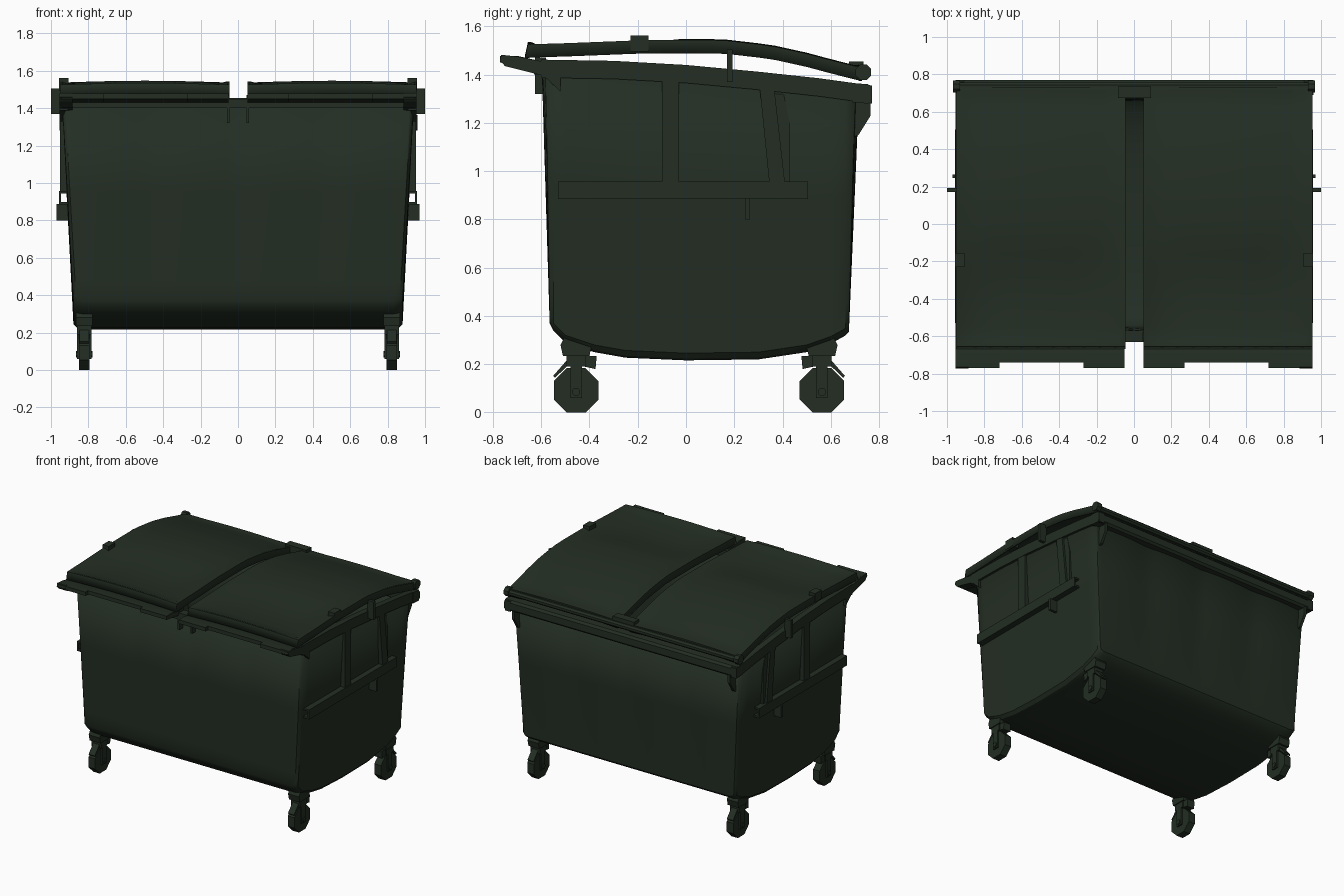
import bpy, bmesh, math

if "Cube" in bpy.data.objects:
    bpy.data.objects.remove(bpy.data.objects["Cube"])

green = bpy.data.materials.new("dark_green")
green.diffuse_color = (0.017, 0.027, 0.017, 1)
green.use_nodes = True
green.node_tree.nodes["Principled BSDF"].inputs["Base Color"].default_value = green.diffuse_color


def finish(name, bm, angle=30, thick=0):
    bmesh.ops.recalc_face_normals(bm, faces=bm.faces)
    me = bpy.data.meshes.new(name)
    bm.to_mesh(me)
    bm.free()
    me.materials.append(green)
    for p in me.polygons:
        p.use_smooth = True
    me.set_sharp_from_angle(angle=math.radians(angle))
    ob = bpy.data.objects.new(name, me)
    bpy.context.collection.objects.link(ob)
    if thick:
        mod = ob.modifiers.new("thickness", 'SOLIDIFY')
        mod.thickness = thick
        mod.offset = -1
    return ob


def prism(name, pts, x0, x1):
    """Side outline (y, z) extruded from x0 to x1."""
    bm = bmesh.new()
    a = [bm.verts.new((x0, y, z)) for y, z in pts]
    b = [bm.verts.new((x1, y, z)) for y, z in pts]
    bm.faces.new(a)
    bm.faces.new(b)
    n = len(pts)
    for i in range(n):
        j = (i + 1) % n
        bm.faces.new((a[i], a[j], b[j], b[i]))
    return finish(name, bm)


def box(name, x0, x1, y0, y1, z0, z1):
    return prism(name, [(y0, z0), (y1, z0), (y1, z1), (y0, z1)], x0, x1)


def disc(cy, cz, r, n):
    return [(cy + r * math.cos((k + .5) * math.tau / n),
             cz + r * math.sin((k + .5) * math.tau / n)) for k in range(n)]


def lerp(table, y):
    for (a, za), (b, zb) in zip(table, table[1:]):
        if y <= b:
            return za + (zb - za) * max(0, (y - a) / (b - a))
    return table[-1][1]


BELLY = [(-.58, .37), (-.5, .29), (-.38, .25), (-.25, .227), (0, .216),
         (.3, .22), (.5, .25), (.6, .285), (.69, .335)]
RIM = [(-.6, 1.462), (-.3, 1.457), (0, 1.44), (.3, 1.412), (.55, 1.385), (.77, 1.355)]
LID = [(-.67, 1.525), (-.5, 1.53), (-.17, 1.543), (.15, 1.543), (.35, 1.52),
       (.5, 1.487), (.6, 1.46), (.74, 1.425)]

# Hollow container: curved floor grid, with tapered and fluted walls
bm = bmesh.new()
xs = [-.88, -.86] + [-.83 + 1.66 * i / 32 for i in range(33)] + [.86, .88]
ys = [-.58, -.55, -.5, -.44, -.38, -.25, -.12, 0, .15, .3, .4, .5, .6, .66, .69]


def wall_point(x, y, t):
    flute = .018 * abs(math.sin(math.pi * x / .44)) * t if abs(x) < .87 else 0
    yy = y
    if y == ys[0]:
        yy = y - .015 * t - flute + .015
    elif y == ys[-1]:
        yy = y + .025 * t + flute - .015
    xx = x * (1 + .068 * t)
    if abs(x) > .87 and y in (ys[0], ys[-1]):
        xx *= .985
    z0 = lerp(BELLY, y) + (.03 if abs(x) > .87 else .008 if abs(x) > .85 else 0)
    return xx, yy, z0 + (lerp(RIM, y) - .03 - z0) * t


grid = [[bm.verts.new(wall_point(x, y, 0)) for y in ys] for x in xs]
for i in range(len(xs) - 1):
    for j in range(len(ys) - 1):
        bm.faces.new((grid[i][j], grid[i + 1][j], grid[i + 1][j + 1], grid[i][j + 1]))
nx, ny = len(xs) - 1, len(ys) - 1
loop = ([(i, 0) for i in range(nx)] + [(nx, j) for j in range(ny)] +
        [(i, ny) for i in range(nx, 0, -1)] + [(0, j) for j in range(ny, 0, -1)])
prev = [grid[i][j] for i, j in loop]
for t in (.1, .55, 1):
    cur = [bm.verts.new(wall_point(xs[i], ys[j], t)) for i, j in loop]
    for k in range(len(loop)):
        m = (k + 1) % len(loop)
        bm.faces.new((prev[k], prev[m], cur[m], cur[k]))
    prev = cur
finish("container_body", bm, 32, .015)

# Front and back rim beams
box("front_rim", -.94, .94, -.63, -.57, 1.40, 1.45)
prism("back_rim", [(.69, 1.285), (.755, 1.28), (.77, 1.295), (.77, 1.345), (.755, 1.36), (.69, 1.365)],
      -.955, .96)


# Two curved lids with a raised border, each with a skirt
def lid(name, x0, x1):
    bm = bmesh.new()
    us = [0, .015, .04] + [.04 + .92 * i / 10 for i in range(1, 10)] + [.96, .985, 1]
    vs = [-.655, -.64, -.62] + [-.62 + 1.32 * i / 20 for i in range(1, 20)] + [.70, .715, .73]

    def height(u, y):
        z = lerp(LID, y)
        edge = min(1, min(u, 1 - u) / .2)
        z += .010 * math.sin(math.pi * u)
        if y < -.05:
            z -= .03 * edge * max(0, math.sin(math.pi * (y + .65) / .6))
        if min(u, 1 - u) > .03 and -.63 < y < .71:
            z -= .006
        return z

    g = [[bm.verts.new((x0 + (x1 - x0) * u, y, height(u, y))) for y in vs] for u in us]
    for i in range(len(us) - 1):
        for j in range(len(vs) - 1):
            bm.faces.new((g[i][j], g[i + 1][j], g[i + 1][j + 1], g[i][j + 1]))
    r = bmesh.ops.extrude_edge_only(bm, edges=[e for e in bm.edges if e.is_boundary])
    for v in r['geom']:
        if isinstance(v, bmesh.types.BMVert):
            v.co.z -= .055
            v.co.y -= .012 if v.co.y < -.65 else 0
    finish(name, bm, 35, .012)


lid("left_lid", -.95, -.045)
lid("right_lid", .05, .955)

# Hinge rod and centre hinge block
prism("hinge_rod", disc(.735, 1.405, .022, 8), -.95, .96)
box("centre_hinge", -.085, .09, .675, .735, 1.40, 1.455)

for s, side in ((-1, "left"), (1, "right")):
    # Sloping front lip in three plates, the middle one shorter
    for n, (a, b, y) in enumerate([(.72, .945, -.77), (.27, .72, -.74), (.05, .27, -.77)]):
        prism(f"{side}_front_lip_{n}", [(-.6, 1.425), (y, 1.45), (y, 1.478), (-.7, 1.478), (-.6, 1.455)],
              s * a, s * b)
    box(f"{side}_lid_stop", s * .045, s * .06, -.625, -.58, 1.32, 1.47)
    # Side rim rail, following the sloping top
    prism(f"{side}_side_rim", [(y, z) for y, z in RIM] + [(y, z - .075) for y, z in reversed(RIM)],
          s * .91, s * .955)
    # Front corner horn and back gusset
    prism(f"{side}_corner_horn", [(-.52, 1.33), (-.59, 1.395), (-.75, 1.435), (-.772, 1.46),
                                  (-.765, 1.482), (-.7, 1.475), (-.52, 1.44)], s * .885, s * .955)
    prism(f"{side}_back_gusset", [(.69, 1.14), (.715, 1.15), (.765, 1.23), (.765, 1.29), (.69, 1.29)],
          s * .88, s * .9)
    # Hollow lifting bar
    box(f"{side}_bar_top", s * .89, s * .958, -.53, .505, .945, .957)
    box(f"{side}_bar_bottom", s * .89, s * .958, -.53, .505, .885, .898)
    box(f"{side}_bar_face", s * .946, s * .958, -.53, .505, .885, .957)
    box(f"{side}_bar_lug", s * .90, s * .97, .245, .265, .80, .888)
    # Uprights between bar and rim
    box(f"{side}_front_upright", s * .9, s * .952, -.10, -.03, .95, 1.39)
    prism(f"{side}_back_upright", [(.345, .95), (.41, .95), (.365, 1.35), (.305, 1.35)], s * .9, s * .952)
    prism(f"{side}_back_web", [(.38, .95), (.43, .95), (.43, 1.2), (.4, 1.34), (.35, 1.34)], s * .9, s * .937)
    # Lid clips and hinge ends
    box(f"{side}_rim_clip", s * .945, s * 1.0, .17, .192, 1.37, 1.505)
    box(f"{side}_lid_clip", s * .905, s * .957, -.23, -.155, 1.495, 1.562)
    prism(f"{side}_hinge_end", disc(.735, 1.41, .035, 8), s * .93, s * .967)

    # Casters: wheel, axle, fork, swivel plate, brake and guard
    for cy, d, end in ((-.455, -1, "front"), (.563, 1, "back")):
        cx, nm = s * .822, f"{side}_{end}_caster"
        prism(nm + "_wheel", disc(cy, .092, .1, 8), cx - .027, cx + .027)
        prism(nm + "_axle", disc(cy, .085, .018, 8), cx - .045, cx + .045)
        for k in (-1, 1):
            box(nm + "_fork", cx + k * .028, cx + k * .038, cy - .024, cy + .024, .06, .22)
        box(nm + "_fork_top", cx - .038, cx + .038, cy - .04, cy + .04, .19, .235)
        prism(nm + "_swivel", [(cy - .055, .235), (cy + .055, .235), (cy + .065, .28),
                               (cy + .05, .31), (cy - .05, .31), (cy - .065, .28)], cx - .045, cx + .045)
        prism(nm + "_brake", [(cy + d * .02, .21), (cy + d * .088, .143), (cy + d * .095, .152),
                              (cy + d * .04, .215)], cx - .025, cx + .025)
        prism(nm + "_guard", [(cy - d * .025, .235), (cy - d * .085, .235), (cy - d * .08, .18),
                              (cy - d * .035, .19)], cx - .03, cx + .03)
